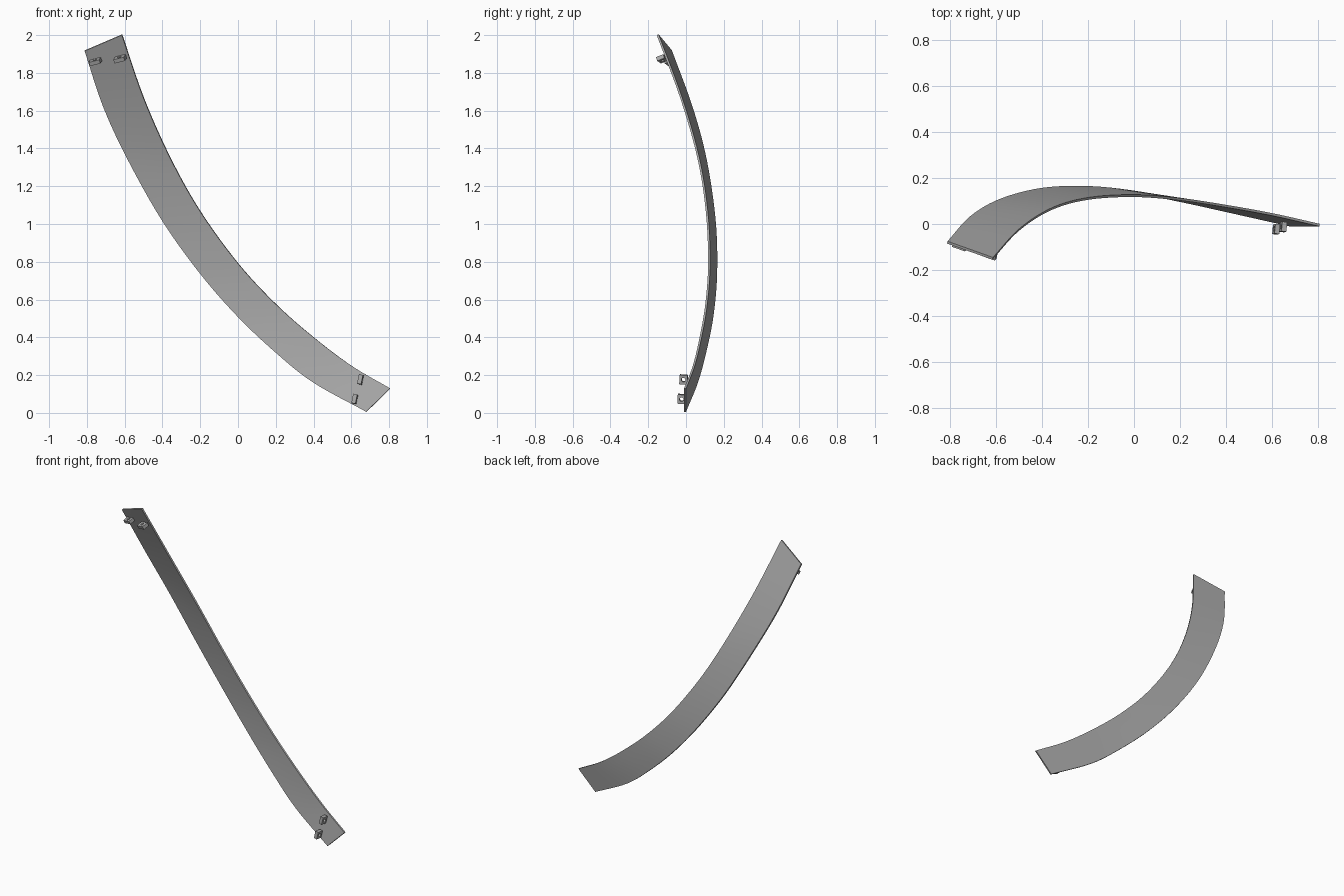
import bpy, bmesh, math
from mathutils import Vector

cube = bpy.data.objects.get("Cube")
if cube:
    bpy.data.objects.remove(cube, do_unlink=True)

grey = bpy.data.materials.new("plain grey")
grey.use_nodes = True
grey.diffuse_color = (0.4, 0.4, 0.4, 1)
grey.node_tree.nodes["Principled BSDF"].inputs["Base Color"].default_value = (0.4, 0.4, 0.4, 1)

THICK = 0.011
STEPS = 6
ACROSS = 4

# Guide points down the two long edges of the strip
upper_edge = [(-.615, -.155, 2), (-.5, -.03, 1.665), (-.36, .06, 1.35), (-.2, .105, 1.065),
              (0, .117, .79), (.2, .102, .575), (.4, .072, .4), (.6, .036, .25), (.805, -.01, .13)]
lower_edge = [(-.81, -.075, 1.92), (-.71, .035, 1.62), (-.58, .11, 1.34), (-.4, .157, 1.02),
              (-.2, .165, .74), (0, .145, .51), (.2, .107, .32), (.4, .063, .16), (.68, 0, .005)]


def smooth_path(points):
    """Catmull-Rom path through the guide points."""
    p = [Vector(q) for q in points]
    p = [2 * p[0] - p[1]] + p + [2 * p[-1] - p[-2]]
    path = []
    for a, b, c, d in zip(p, p[1:], p[2:], p[3:]):
        for i in range(STEPS):
            t = i / STEPS
            path.append(b + (c - a) * t / 2 + (2 * a - 5 * b + 4 * c - d) * t**2 / 2
                        + (3 * b - a - 3 * c + d) * t**3 / 2)
    return path + [p[-2]]


def finish(bm, name):
    bmesh.ops.recalc_face_normals(bm, faces=bm.faces)
    mesh = bpy.data.meshes.new(name)
    bm.to_mesh(mesh)
    bm.free()
    mesh.materials.append(grey)
    obj = bpy.data.objects.new(name, mesh)
    bpy.context.collection.objects.link(obj)
    bpy.ops.object.select_all(action="DESELECT")
    obj.select_set(True)
    bpy.context.view_layer.objects.active = obj
    bpy.ops.object.shade_smooth_by_angle(angle=math.radians(30))
    return obj


def loft(bm, rings):
    """Skin a list of closed vertex rings."""
    for r, s in zip(rings, rings[1:]):
        for i in range(len(r)):
            j = (i + 1) % len(r)
            bm.faces.new((r[i], r[j], s[j], s[i]))


# Curved, twisting strip: a thin rectangular section swept between the edges
top, low = smooth_path(upper_edge), smooth_path(lower_edge)
bm = bmesh.new()
rings = []
for i, (a, b) in enumerate(zip(top, low)):
    k, m = max(i - 1, 0), min(i + 1, len(top) - 1)
    along = top[m] - top[k] + low[m] - low[k]
    back = (a - b).cross(along).normalized() * THICK
    front = [a.lerp(b - back, j / ACROSS) for j in range(ACROSS + 1)]
    section = front + [q + back for q in reversed(front)]
    rings.append([bm.verts.new(q) for q in section])
loft(bm, rings)
for ring in (rings[0], rings[-1]):
    for j in range(ACROSS):
        bm.faces.new((ring[j], ring[j + 1], ring[-2 - j], ring[-1 - j]))
finish(bm, "curved_strip")


def lug(name, base, wide, out, width, depth=0.042, thick=0.022, hole=0.011):
    """Square mounting lug with a round hole, standing on the strip's front."""
    base, out = Vector(base), Vector(out).normalized()
    wide = Vector(wide)
    wide = (wide - out * wide.dot(out)).normalized()
    side = wide.cross(out)
    centre = base + out * depth / 2
    bm = bmesh.new()
    rings = []
    for radius, sign in ((0, -1), (0, 1), (hole, 1), (hole, -1), (0, -1)):
        if len(rings) == 4:
            rings.append(rings[0])
            break
        ring = []
        for i in range(16):
            ang = math.tau * i / 16
            c, s = math.cos(ang), math.sin(ang)
            if radius:
                u, v = c * radius, s * radius
            else:
                m = max(abs(c), abs(s))
                u, v = c / m * width / 2, s / m * depth / 2
            ring.append(bm.verts.new(centre + wide * u + out * v + side * sign * thick / 2))
        rings.append(ring)
    loft(bm, rings)
    finish(bm, name)


# Two lugs at each end
top_out, low_out = (-.22, -.9, -.37), (-.1, -1, .08)
lug("top_outer_lug", (-.75, -.068, 1.868), (.95, -.3, .25), top_out, .06)
lug("top_inner_lug", (-.62, -.108, 1.882), (.95, -.3, .25), top_out, .06)
lug("bottom_upper_lug", (.65, .008, .175), (.2, 0, .95), low_out, .05)
lug("bottom_lower_lug", (.62, -.002, .072), (.2, 0, .95), low_out, .05)
